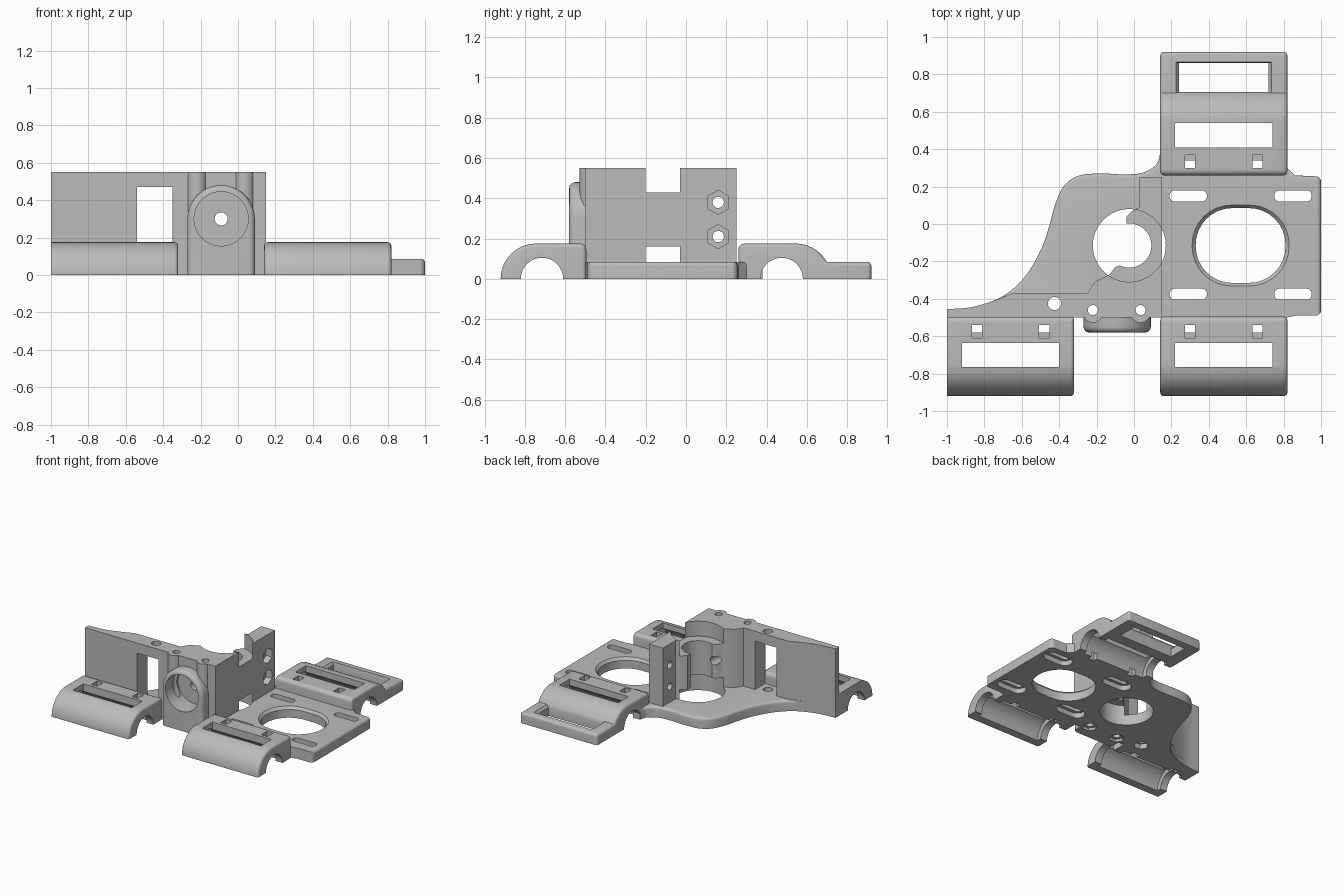
import bpy, bmesh, math
from mathutils import Vector

cube = bpy.data.objects.get("Cube")
if cube:
    bpy.data.objects.remove(cube, do_unlink=True)

grey = bpy.data.materials.new("plain_grey")
grey.use_nodes = True
grey.diffuse_color = (0.5, 0.5, 0.5, 1)
grey.node_tree.nodes["Principled BSDF"].inputs["Base Color"].default_value = grey.diffuse_color

parts, cutters = [], []
AXES = {"x": lambda u, v, w: (w, u, v), "y": lambda u, v, w: (u, w, v), "z": lambda u, v, w: (u, v, w)}


def prism(name, outline, lo, hi, axis="z", bevel=0, rim=None, flare=1.0):
    """Extrude an outline along an axis, optionally rounding rim edges or flaring the far end."""
    bm = bmesh.new()
    place = AXES[axis]
    mid = sum((Vector(p) for p in outline), Vector((0, 0))) / len(outline)
    far = [mid + (Vector(p) - mid) * flare for p in outline]
    a = [bm.verts.new(place(u, v, lo)) for u, v in outline]
    b = [bm.verts.new(place(u, v, hi)) for u, v in far]
    n = len(a)
    bm.faces.new(a)
    bm.faces.new(b)
    for i in range(n):
        bm.faces.new((a[i], a[(i + 1) % n], b[(i + 1) % n], b[i]))
    bmesh.ops.recalc_face_normals(bm, faces=bm.faces)
    if bevel:
        edges = [e for e in bm.edges if rim(e.verts[0].co, e.verts[1].co)]
        bmesh.ops.bevel(bm, geom=edges, offset=bevel, segments=4, profile=0.5,
                        affect="EDGES", clamp_overlap=False)
    mesh = bpy.data.meshes.new(name)
    bm.to_mesh(mesh)
    bm.free()
    mesh.materials.append(grey)
    ob = bpy.data.objects.new(name, mesh)
    bpy.context.scene.collection.objects.link(ob)
    return ob


def part(*args, **kw):
    ob = prism(*args, **kw)
    parts.append(ob)
    return ob


def cut(targets, *args, **kw):
    ob = prism("cutter", *args, **kw)
    ob.hide_render = True
    cutters.append(ob)
    for t in targets:
        mod = t.modifiers.new("cut", "BOOLEAN")
        mod.operation, mod.solver, mod.object = "DIFFERENCE", "EXACT", ob


def arc(cx, cy, r, start=0, end=360, n=32):
    count = n if end - start == 360 else n + 1
    return [(cx + r * math.cos(math.radians(start + (end - start) * i / n)),
             cy + r * math.sin(math.radians(start + (end - start) * i / n))) for i in range(count)]


def rect(x0, x1, y0, y1):
    return [(x0, y0), (x1, y0), (x1, y1), (x0, y1)]


def rounded(x0, x1, y0, y1, r, n=8):
    return (arc(x1 - r, y0 + r, r, -90, 0, n) + arc(x1 - r, y1 - r, r, 0, 90, n)
            + arc(x0 + r, y1 - r, r, 90, 180, n) + arc(x0 + r, y0 + r, r, 180, 270, n))


def smooth(points, n=4):
    """Catmull-Rom curve through the points."""
    p = [Vector(q) for q in [points[0]] + points + [points[-1]]]
    out = []
    for a, b, c, d in zip(p, p[1:], p[2:], p[3:]):
        for i in range(n):
            t = i / n
            out.append(tuple(0.5 * (2 * b + (c - a) * t + (2 * a - 5 * b + 4 * c - d) * t * t
                                    + (3 * b - a - 3 * c + d) * t ** 3)))
    return out + [points[-1]]


# base plate with its swept rear edge
T, H = 0.085, 0.55
sweep = [(-0.65, -0.35), (-0.75, -0.41), (-0.87, -0.445), (-1, -0.455)]
rear = smooth([(0.14, 0.38), (0.12, 0.32), (0.05, 0.275), (-0.05, 0.265), (-0.17, 0.27), (-0.29, 0.26),
               (-0.37, 0.21), (-0.42, 0.11), (-0.45, 0), (-0.49, -0.12), (-0.56, -0.25)] + sweep)
outline = ([(-1, -0.5), (0.82, -0.5), (0.87, -0.49)] + arc(0.97, -0.46, 0.03, -90, 0, 5)
           + arc(0.97, 0.225, 0.03, 0, 90, 5) + [(0.86, 0.26), (0.82, 0.3), (0.2, 0.3), (0.2, 0.38)] + rear)
plate = part("base_plate", outline, 0, T, bevel=0.02,
             rim=lambda p, q: min(p.z, q.z) > T - 0.001 and min(p.x, q.x) > -0.7 and max(p.y, q.y) > -0.47)

# oval opening with a softened rim, and adjustment slots with wider pockets below
cut([plate], rounded(0.33, 0.81, -0.315, 0.085, 0.195), -0.1, 0.2)
cut([plate], rounded(0.33, 0.81, -0.315, 0.085, 0.195), T - 0.02, T + 0.01, flare=1.12)
for x in (0.19, 0.75):
    for y in (0.15, -0.375):
        cut([plate], rounded(x, x + 0.2, y - 0.03, y + 0.03, 0.029), -0.1, 0.2)
        cut([plate], rounded(x - 0.02, x + 0.22, y - 0.055, y + 0.055, 0.054), -0.1, 0.04)

# upright block: thin wall, thick core and side arm
block_outline = ([(-1, -0.5), (0.15, -0.5), (0.15, 0.25), (0.03, 0.25), (0.03, 0.09), (-0.01, 0.07),
                  (-0.04, 0.04), (-0.04, -0.18), (-0.07, -0.22), (-0.1, -0.23), (-0.13, -0.27),
                  (-0.21, -0.31), (-0.25, -0.37)]
                 + smooth([(-0.65, -0.37)] + sweep[1:]))
block = part("upright_block", block_outline, 0.04, H)
cut([block], rect(-0.54, -0.35, T, 0.47), -0.7, -0.2, axis="y")

# vertical stepped bore
bore = (-0.025, -0.115)
cut([plate, block], arc(*bore, 0.195, n=48), -0.1, 0.16)
cut([block], arc(*bore, 0.195, n=48), 0.43, 0.7)
cut([block], arc(*bore, 0.118, n=48), -0.1, 0.7)

# arched front boss with round recess
BX, BZ = -0.09, 0.3
boss = part("front_boss", [(BX - 0.18, 0), (BX + 0.18, 0)] + arc(BX, BZ, 0.18, 0, 180, 28),
            -0.58, -0.45, axis="y", bevel=0.03,
            rim=lambda p, q: max(p.y, q.y) < -0.579 and max(p.z, q.z) > 0.01)
columns = [part("screw_column", arc(x, -0.475, 0.053), 0.02, H) for x in (-0.22, 0.035)]
core = [boss, block] + columns
cut(core, arc(BX, BZ, 0.145, n=40), -0.7, -0.42, axis="y")
cut(core, arc(BX, BZ, 0.035, n=24), -0.7, 0.1, axis="y")

# vertical screw holes with nut traps below
for x, y, r in ((-0.22, -0.46, 0.027), (0.035, -0.46, 0.027), (-0.425, -0.425, 0.035)):
    cut(core + [plate], arc(x, y, r, n=20), -0.1, 0.7)
    cut([plate, boss], arc(x, y, 0.055, n=6), -0.1, 0.05)

# hexagonal nut pockets in the side arm
for z in (0.21, 0.38):
    cut([block], arc(0.16, z, 0.06, 30, 390, n=6), 0.1, 0.3, axis="x")
    cut([block], arc(0.16, z, 0.028, n=20), -0.1, 0.3, axis="x")


# bearing clips
def clip(name, x0, x1, profile, centre, side, round_left=True):
    """side is +1 for the rear clip and -1 for the front clips."""
    def rim(p, q):
        at_end = min(p.x, q.x) > x1 - 0.001 or (round_left and max(p.x, q.x) < x0 + 0.001)
        return at_end and max(p.z, q.z) > 0.001
    ob = part(name, profile, x0, x1, axis="x", bevel=0.02, rim=rim)
    cut([ob], arc(centre, 0, 0.105, n=48), x0 - 0.1, x1 + 0.1, axis="x")
    cut([ob], arc(centre, 0, 0.14, n=48), x0 + 0.06, x1 - 0.06, axis="x")
    slot = centre + (0 if side > 0 else 0.015)
    cut([ob], rect(x0 + 0.08, x1 - 0.08, slot - 0.065, slot + 0.065), -0.1, 0.3)
    # tie slots: through beside the plate, shallow towards the bearing
    for x in (x0 + 0.16, x1 - 0.16):
        near, step, end = (centre - side * d for d in (0.175, 0.135, 0.105))
        cut([ob], rect(x - 0.027, x + 0.027, min(near, step), max(near, step)), -0.1, 0.3)
        cut([ob], rect(x - 0.027, x + 0.027, min(near, end), max(near, end)), 0.13, 0.3)
    return ob


C = 0.175
front_profile = ([(-0.92, 0)] + arc(-0.745, 0, C, 90, 180, 16)[::-1][1:]
                 + arc(-0.525, C - 0.03, 0.03, 0, 90, 5)[::-1] + [(-0.495, 0)])
rear_profile = ([(0.26, 0)] + arc(0.29, C - 0.03, 0.03, 90, 180, 5)[::-1]
                + [p for p in arc(0.545, 0, C, 0, 90, 24)[::-1] if p[1] > T + 0.004] + [(0.7, T)]
                + arc(0.9, T - 0.02, 0.02, 0, 90, 4)[::-1] + [(0.92, 0)])
clip("front_right_clip", -1, -0.32, front_profile, -0.715, -1, round_left=False)
clip("front_left_clip", 0.14, 0.82, front_profile, -0.715, -1)
rear_clip = clip("rear_clip", 0.14, 0.82, rear_profile, 0.475, 1)
cut([rear_clip], rect(0.24, 0.72, 0.705, 0.86), -0.1, 0.3)
cut([rear_clip], rect(0.24, 0.72, 0.705, 0.86), T - 0.02, T + 0.01, flare=1.1)

# bake the cuts, drop the cutters and shade
depsgraph = bpy.context.evaluated_depsgraph_get()
baked = [bpy.data.meshes.new_from_object(ob.evaluated_get(depsgraph)) for ob in parts]
for ob, mesh in zip(parts, baked):
    ob.modifiers.clear()
    ob.data = mesh
for ob in cutters:
    bpy.data.objects.remove(ob, do_unlink=True)
bpy.ops.object.select_all(action="DESELECT")
for ob in parts:
    ob.select_set(True)
bpy.context.view_layer.objects.active = parts[0]
bpy.ops.object.shade_smooth_by_angle(angle=math.radians(35))
